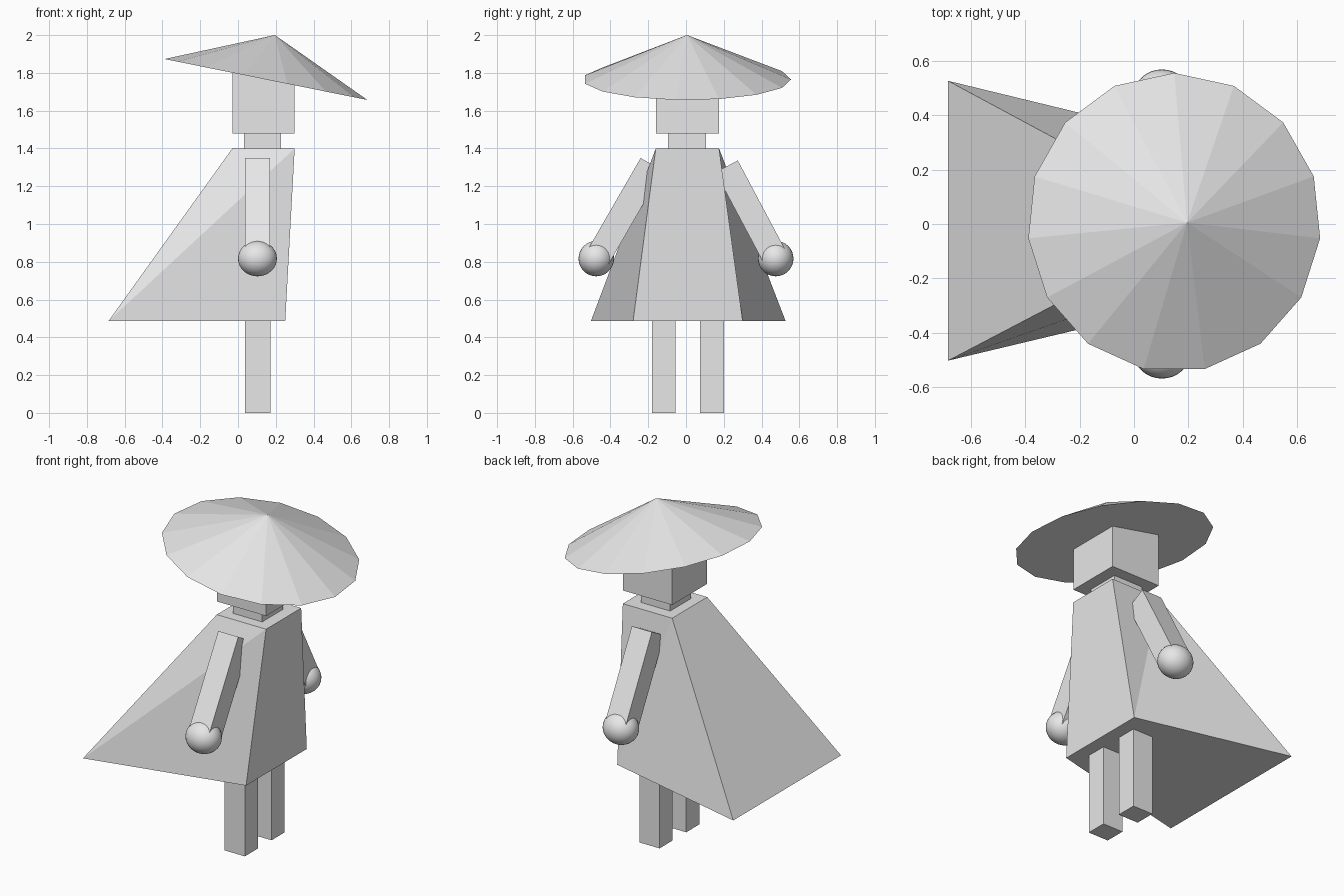
import bpy, bmesh, math
from mathutils import Matrix, Vector

if "Cube" in bpy.data.objects:
    bpy.data.objects.remove(bpy.data.objects["Cube"])

grey = bpy.data.materials.new("plain_grey")
grey.diffuse_color = (0.8, 0.8, 0.8, 1)
grey.use_nodes = True
grey.node_tree.nodes["Principled BSDF"].inputs["Base Color"].default_value = grey.diffuse_color


def make(name, verts, faces):
    """Object from points and faces, normals facing out."""
    me = bpy.data.meshes.new(name)
    me.from_pydata(verts, [], faces)
    bm = bmesh.new()
    bm.from_mesh(me)
    bmesh.ops.recalc_face_normals(bm, faces=bm.faces)
    bm.to_mesh(me)
    bm.free()
    me.materials.append(grey)
    ob = bpy.data.objects.new(name, me)
    bpy.context.collection.objects.link(ob)
    return ob


def box(name, lo, hi):
    v = [(x, y, z) for z in (lo[2], hi[2]) for y in (lo[1], hi[1]) for x in (lo[0], hi[0])]
    f = [(0, 2, 3, 1), (4, 5, 7, 6), (0, 1, 5, 4), (2, 6, 7, 3), (0, 4, 6, 2), (1, 3, 7, 5)]
    return make(name, v, f)


# Head, neck and legs
box("head", (-0.03, -0.16, 1.48), (0.30, 0.175, 1.81))
box("neck", (0.032, -0.095, 1.40), (0.228, 0.105, 1.48))
box("leg_right", (0.037, -0.18, 0), (0.172, -0.055, 0.487))
box("leg_left", (0.037, 0.075, 0), (0.172, 0.20, 0.487))

# Cloak body flaring to the rear; the skewed sides are split into triangles
cloak = [(-0.685, -0.503, 0.487), (0.25, -0.28, 0.487), (0.25, 0.30, 0.487), (-0.685, 0.527, 0.487),
         (-0.03, -0.16, 1.40), (0.30, -0.16, 1.40), (0.30, 0.175, 1.40), (-0.03, 0.175, 1.40)]
make("cloak", cloak, [(0, 3, 2, 1), (4, 5, 6, 7), (1, 2, 6, 5), (3, 0, 4, 7),
                      (0, 1, 5), (0, 5, 4), (2, 3, 7), (2, 7, 6)])

# Tilted conical hat
sides, radius, height = 15, 0.551, 0.24
tilt = Matrix.Translation((0.148, 0.005, 1.765)) @ Matrix.Rotation(math.radians(11.4), 4, 'Y')
rim = []
for i in range(sides):
    a = math.pi / 2 + i * math.tau / sides
    rim.append(tilt @ Vector((radius * math.cos(a), radius * math.sin(a), 0)))
make("hat", rim + [tilt @ Vector((0, 0, height))],
     [(i, (i + 1) % sides, sides) for i in range(sides)] + [tuple(range(sides))])

# Sloping arms ending in round hands
for side, sign, y, z, angle in (("right", -1, -0.182, 1.316, 30), ("left", 1, 0.215, 1.305, 28)):
    arm = box("arm_" + side, (-0.067, -0.067, -0.57), (0.067, 0.067, 0))
    arm.data.transform(Matrix.Translation((0.103, y, z)) @
                       Matrix.Rotation(math.radians(sign * angle), 4, 'X'))
    bpy.ops.mesh.primitive_uv_sphere_add(segments=32, ring_count=16, radius=1,
                                         location=(0.103, sign * 0.475, 0.817))
    hand = bpy.context.object
    hand.name = "hand_" + side
    hand.scale = (0.103, 0.094, 0.094)
    hand.data.materials.append(grey)
    bpy.ops.object.shade_smooth()
